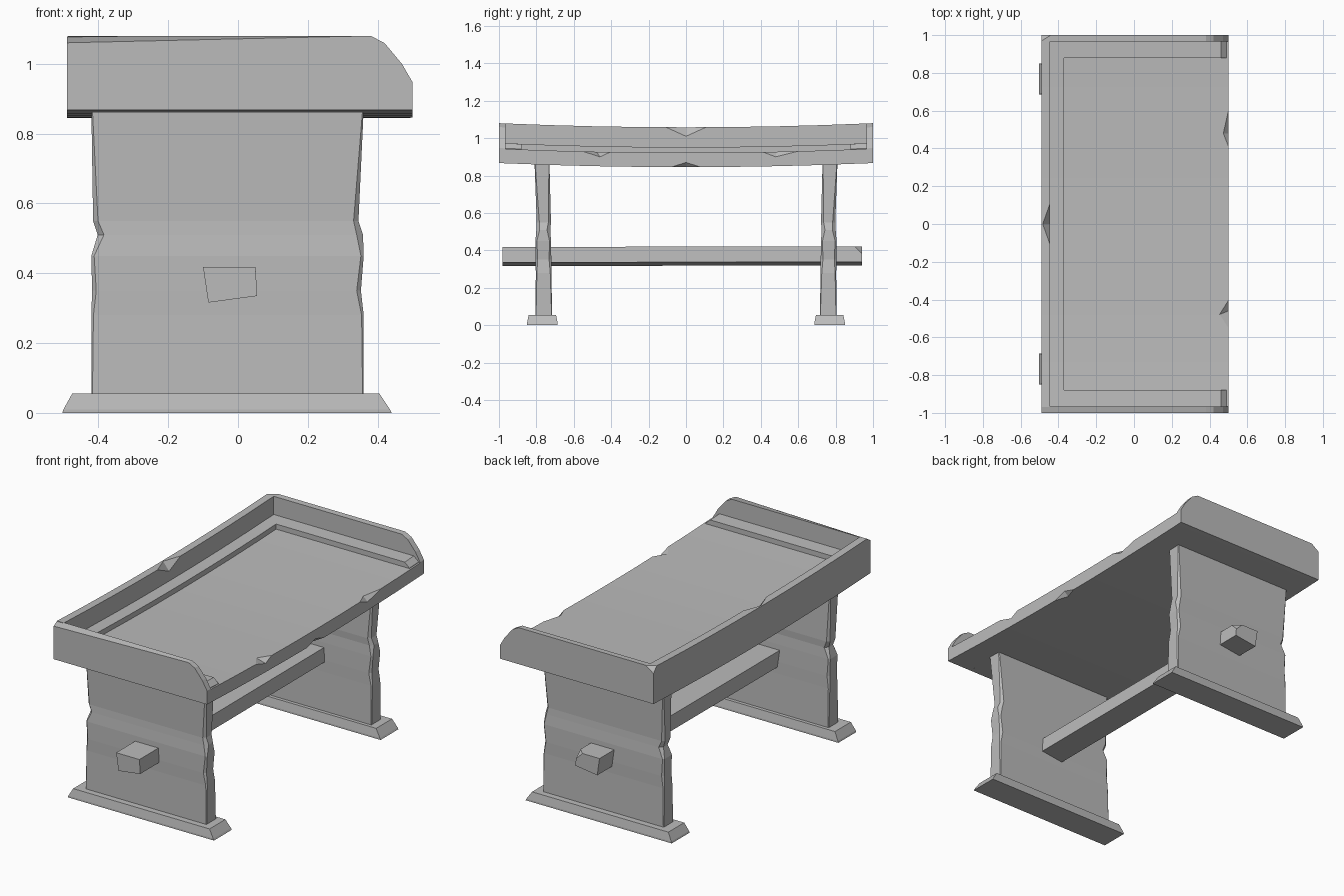
import bpy
import bmesh
from mathutils import Vector

if "Cube" in bpy.data.objects:
    bpy.data.objects.remove(bpy.data.objects["Cube"], do_unlink=True)

COLOUR = (0.5, 0.5, 0.5, 1)
grey = bpy.data.materials.new("plain grey")
grey.use_nodes = True
grey.diffuse_color = COLOUR
grey.node_tree.nodes["Principled BSDF"].inputs["Base Color"].default_value = COLOUR


def finish(name, bm):
    bmesh.ops.recalc_face_normals(bm, faces=bm.faces[:])
    mesh = bpy.data.meshes.new(name)
    bm.to_mesh(mesh)
    bm.free()
    mesh.materials.append(grey)
    obj = bpy.data.objects.new(name, mesh)
    bpy.context.collection.objects.link(obj)
    return obj


def loft(name, rings):
    """Skin a list of matching closed rings and cap both ends."""
    bm = bmesh.new()
    loops = [[bm.verts.new(p) for p in ring] for ring in rings]
    for a, b in zip(loops, loops[1:]):
        for i in range(len(a)):
            j = (i + 1) % len(a)
            bm.faces.new((a[i], a[j], b[j], b[i]))
    bm.faces.new(loops[0])
    bm.faces.new(loops[-1])
    return finish(name, bm)


def sagged(profile, y):
    """Place an x/z profile at y, raised towards the table ends."""
    return [(x, y, z + 0.022 * y * y) for x, z in profile]


def chip(obj, points):
    """Cut the convex hull of the points out of the object."""
    bm = bmesh.new()
    for p in points:
        bm.verts.new(p)
    bmesh.ops.convex_hull(bm, input=bm.verts[:])
    cutter = finish("chip_cutter", bm)
    cutter.hide_render = True
    mod = obj.modifiers.new("chip", "BOOLEAN")
    mod.operation = "DIFFERENCE"
    mod.solver = "EXACT"
    mod.object = cutter
    bpy.context.view_layer.objects.active = obj
    bpy.ops.object.modifier_apply(modifier=mod.name)
    bpy.data.objects.remove(cutter, do_unlink=True)


# Sagging deck with its back rim and stepped ledge in one section
deck_profile = [(-0.49, 0.845), (-0.49, 1.058), (-0.445, 1.058), (-0.445, 0.952),
                (-0.37, 0.952), (-0.37, 0.922), (0.5, 0.922), (0.5, 0.845)]
steps = 8
deck = loft("deck", [sagged(deck_profile, 0.97 * (2 * i / steps - 1)) for i in range(steps + 1)])

# Worn chips on the rim and the open edge
chip(deck, [(-0.445, -0.11, 1.06), (-0.445, 0.11, 1.06), (-0.445, 0, 1.01),
            (-0.485, 0, 1.06), (-0.42, 0, 1.08)])
chip(deck, [(0.5, 0.4, 0.93), (0.5, 0.62, 0.935), (0.47, 0.48, 0.93),
            (0.5, 0.48, 0.9), (0.53, 0.48, 0.96)])
chip(deck, [(0.5, -0.56, 0.932), (0.5, -0.4, 0.928), (0.45, -0.48, 0.929),
            (0.5, -0.46, 0.9), (0.53, -0.47, 0.96)])
chip(deck, [(0.5, -0.08, 0.845), (0.5, 0.08, 0.845), (0.475, 0, 0.845),
            (0.5, 0, 0.87), (0.53, 0, 0.82)])

# End boards with a rounded front corner, and ledges inside them
top = 1.058
for side, label, drop in ((-1, "front", 0.02), (1, "back", 0)):
    rest = [(0.38, top), (0.42, 1.037), (0.47, 0.977), (0.5, 0.925), (0.5, 0.845)]
    inner = [(-0.49, 0.845), (-0.49, top)] + rest
    outer = [(-0.49, 0.845), (-0.49, top - drop)] + rest
    board = loft(label + "_end_board", [sagged(inner, side * 0.965), sagged(outer, side)])
    if side > 0:
        chip(board, [(-0.49, 1, 1.045), (-0.44, 1, 1.08), (-0.49, 0.968, 1.08), (-0.52, 1.03, 1.11)])
    ledge = [(-0.45, 0.9), (-0.45, 0.952), (0.46, 0.952), (0.49, 0.925), (0.49, 0.9)]
    loft(label + "_ledge", [sagged(ledge, side * 0.88), sagged(ledge, side * 0.97)])


def chamfered_ring(x0, x1, y0, y1, z, c):
    return [(x0 + c, y0, z), (x1 - c, y0, z), (x1, y0 + c, z), (x1, y1 - c, z),
            (x1 - c, y1, z), (x0 + c, y1, z), (x0, y1 - c, z), (x0, y0 + c, z)]


# Plank legs with worn edges: height, left x, right x, outer y, inner y, corner wear
leg_levels = [(0.04, -0.42, 0.36, 0.805, 0.715, 0.003),
              (0.28, -0.42, 0.36, 0.803, 0.72, 0.006),
              (0.35, -0.418, 0.352, 0.805, 0.72, 0.012),
              (0.45, -0.42, 0.36, 0.805, 0.722, 0.008),
              (0.51, -0.402, 0.358, 0.8, 0.725, 0.018),
              (0.55, -0.415, 0.345, 0.798, 0.722, 0.014),
              (0.87, -0.42, 0.36, 0.81, 0.73, 0.003)]
for side, label in ((-1, "front"), (1, "back")):
    loft(label + "_leg", [chamfered_ring(a, b, *sorted((side * o, side * i)), z, c)
                          for z, a, b, o, i, c in leg_levels])

    # Tapered foot under each leg
    foot = []
    for z, left, right, half in ((0, -0.503, 0.44, 0.082), (0.01, -0.5, 0.435, 0.082),
                                 (0.055, -0.475, 0.405, 0.073)):
        mid = side * 0.768
        foot.append([(left, mid - half, z), (right, mid - half, z),
                     (right, mid + half, z), (left, mid + half, z)])
    loft(label + "_foot", foot)

# Stretcher beam running through both legs
end = [Vector(p) for p in ((-0.1, -0.98, 0.418), (0.05, -0.98, 0.418),
                           (0.055, -0.98, 0.335), (-0.085, -0.98, 0.316))]
stretcher = loft("stretcher", [end, [p + Vector((0, 1.92, 0.004)) for p in end]])
chip(stretcher, [(0.052, 0.94, 0.38), (0.01, 0.94, 0.422), (0.05, 0.9, 0.422), (0.08, 0.97, 0.45)])
